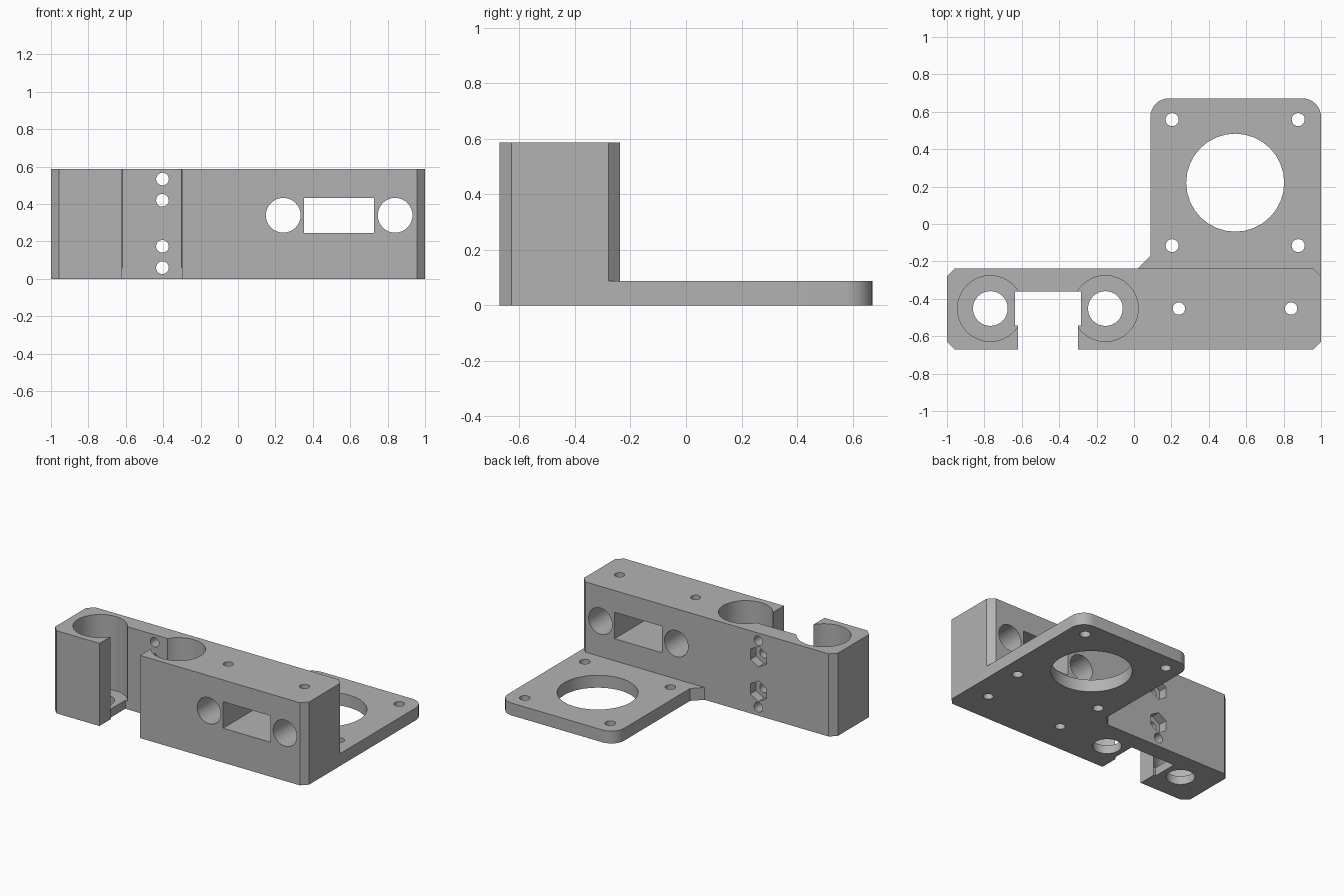
import bpy, bmesh
from math import pi, sin, cos, radians

cube = bpy.data.objects.get("Cube")
if cube:
    bpy.data.objects.remove(cube, do_unlink=True)

grey = bpy.data.materials.new("matte_grey")
grey.use_nodes = True
grey.diffuse_color = (0.45, 0.45, 0.45, 1)
grey.node_tree.nodes["Principled BSDF"].inputs["Base Color"].default_value = (0.45, 0.45, 0.45, 1)


def prism(name, outline, low, high, axis="Z"):
    """Extrude an outline along Z, or an (x, z) outline along Y."""
    def place(a, b, h):
        return (a, b, h) if axis == "Z" else (a, h, b)
    bm = bmesh.new()
    bottom = [bm.verts.new(place(a, b, low)) for a, b in outline]
    top = [bm.verts.new(place(a, b, high)) for a, b in outline]
    bm.faces.new(bottom)
    bm.faces.new(top)
    n = len(outline)
    for i in range(n):
        j = (i + 1) % n
        bm.faces.new((bottom[i], bottom[j], top[j], top[i]))
    bmesh.ops.recalc_face_normals(bm, faces=bm.faces)
    mesh = bpy.data.meshes.new(name)
    bm.to_mesh(mesh)
    bm.free()
    mesh.materials.append(grey)
    obj = bpy.data.objects.new(name, mesh)
    bpy.context.collection.objects.link(obj)
    return obj


def arc(cx, cy, r, start=0, end=360, steps=32):
    closed = end - start == 360
    count = steps if closed else steps + 1
    return [(cx + r * cos(radians(start + (end - start) * i / steps)),
             cy + r * sin(radians(start + (end - start) * i / steps))) for i in range(count)]


def rect(x0, x1, y0, y1):
    return [(x0, y0), (x1, y0), (x1, y1), (x0, y1)]


def combine(target, tool, operation):
    mod = target.modifiers.new("combine", "BOOLEAN")
    mod.operation = operation
    mod.solver = "EXACT"
    mod.object = tool
    bpy.context.view_layer.objects.active = target
    bpy.ops.object.modifier_apply(modifier=mod.name)
    bpy.data.objects.remove(tool, do_unlink=True)


FRONT, BACK, TOP, PLATE = -0.672, -0.237, 0.588, 0.088
CH = 0.043

# Upright block with chamfered vertical edges
block = [(-1 + CH, FRONT), (1 - CH, FRONT), (1, FRONT + CH), (1, BACK - CH),
         (1 - CH, BACK), (-1 + CH, BACK), (-1, BACK - CH), (-1, FRONT + CH)]
bracket = prism("motor_bracket", block, 0, TOP)

# Motor plate with rounded rear corners and a diagonal gusset
R = 0.1
plate = [(0.02, -0.4), (1, -0.4)]
plate += arc(1 - R, 0.672 - R, R, 0, 90, 8)
plate += arc(0.087 + R, 0.672 - R, R, 90, 180, 8)
plate += [(0.087, -0.17), (0.02, BACK)]
combine(bracket, prism("plate", plate, 0, PLATE), "UNION")

cutters = []


def cut(outline, low=-0.1, high=0.8, axis="Z"):
    cutters.append(prism("cutter", outline, low, high, axis))


# Belt slot, open at the front, and its wider middle
cut(rect(-0.62, -0.30, -0.8, -0.36))
cut(rect(-0.635, -0.283, -0.542, -0.36))

# Rod bearing pockets with smaller holes through the floor
for x in (-0.768, -0.153):
    cut(arc(x, -0.452, 0.176), 0.06)
    cut(arc(x, -0.452, 0.093))

# Vertical screw holes through the block
for x in (0.24, 0.84):
    cut(arc(x, -0.452, 0.033, steps=20))

# Cross holes and rectangular window
for x in (0.242, 0.84):
    cut(arc(x, 0.34, 0.093), -0.8, -0.1, "Y")
cut(rect(0.354, 0.728, 0.245, 0.433), -0.8, -0.1, "Y")

# Belt clamp holes, the inner two with hexagonal nut pockets behind
for z in (0.06, 0.174, 0.42, 0.534):
    cut(arc(-0.404, z, 0.034, steps=20), -0.45, -0.1, "Y")
for z in (0.174, 0.42):
    cut(arc(-0.404, z, 0.073, 30, 390, 6), -0.30, -0.1, "Y")

# Motor opening and its four screw holes
cut(arc(0.541, 0.221, 0.262))
for x in (0.204, 0.878):
    for y in (-0.116, 0.558):
        cut(arc(x, y, 0.035, steps=20))

for cutter in cutters:
    combine(bracket, cutter, "DIFFERENCE")

# Smooth the round walls, keep edges sharp
bpy.ops.object.select_all(action="DESELECT")
bracket.select_set(True)
bpy.context.view_layer.objects.active = bracket
bpy.ops.object.shade_smooth_by_angle(angle=radians(25))
